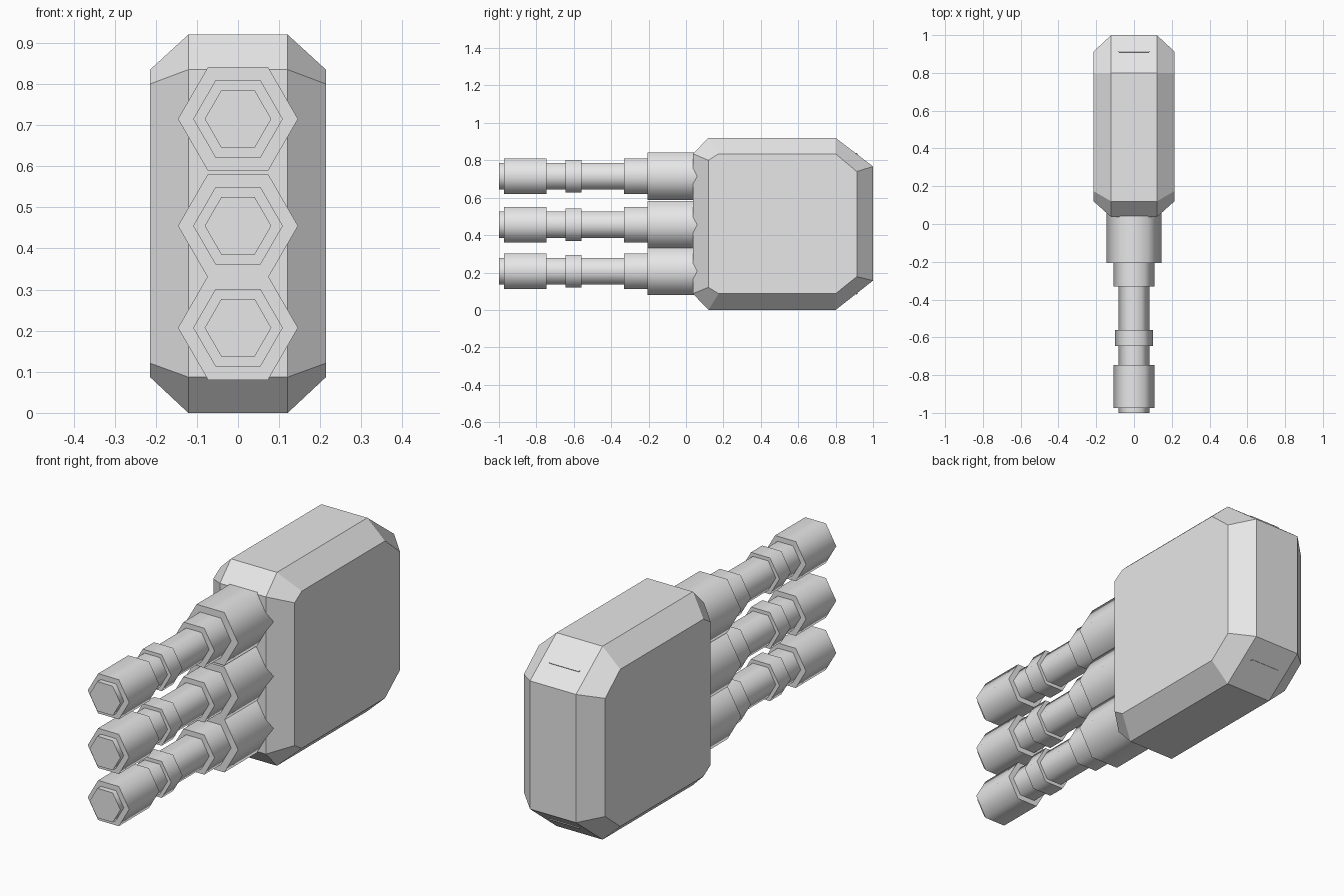
import bpy, bmesh, math

cube = bpy.data.objects.get("Cube")
if cube:
    bpy.data.objects.remove(cube, do_unlink=True)

GREY = (0.8, 0.8, 0.8, 1.0)
mat = bpy.data.materials.new("light_grey")
mat.use_nodes = True
mat.diffuse_color = GREY
mat.node_tree.nodes["Principled BSDF"].inputs["Base Color"].default_value = GREY


def finish(name, bm):
    """Turn a bmesh into a named, coloured object."""
    bmesh.ops.recalc_face_normals(bm, faces=bm.faces)
    mesh = bpy.data.meshes.new(name)
    bm.to_mesh(mesh)
    bm.free()
    mesh.materials.append(mat)
    obj = bpy.data.objects.new(name, mesh)
    bpy.context.collection.objects.link(obj)
    return obj


def loft(name, rings):
    """Bridge successive rings of points and cap both ends."""
    bm = bmesh.new()
    loops = [[bm.verts.new(p) for p in ring] for ring in rings]
    n = len(loops[0])
    for a, b in zip(loops, loops[1:]):
        for i in range(n):
            j = (i + 1) % n
            bm.faces.new((a[i], a[j], b[j], b[i]))
    bm.faces.new(loops[0])
    bm.faces.new(loops[-1])
    return finish(name, bm)


# Chamfered housing: (y, z) outlines of the wide middle and the flat sides
outer = [(0.037, 0.835), (0.12, 0.92), (0.80, 0.92), (1.0, 0.767),
         (1.0, 0.157), (0.80, 0.0), (0.12, 0.0), (0.037, 0.087)]
inner = [(0.12, 0.80), (0.174, 0.835), (0.80, 0.835), (0.913, 0.74),
         (0.913, 0.178), (0.80, 0.087), (0.174, 0.087), (0.12, 0.121)]
layers = [(-0.214, inner), (-0.121, outer), (0.121, outer), (0.214, inner)]
loft("housing", [[(x, y, z) for y, z in prof] for x, prof in layers])

# Thin rounded strips on the two rear slopes
def strip(name, y, z, angle):
    ring = []
    for side in (1, -1):
        for k in range(5):
            a = -math.pi / 2 + k * math.pi / 4
            ring.append((side * (0.075 + 0.006 * math.cos(a)),
                         side * 0.006 * math.sin(a)))
    obj = loft(name, [[(u, v, w) for u, v in ring] for w in (-0.004, 0.004)])
    obj.location = (0, y, z)
    obj.rotation_euler.x = angle


strip("upper_strip", 0.912, 0.834, -math.atan2(0.153, 0.2))
strip("lower_strip", 0.912, 0.088, math.atan2(0.157, 0.2))

# Three stacked hexagonal barrels, stepped along y: (y, radius)
steps = [(-1.0, 0.081), (-0.974, 0.081), (-0.974, 0.109), (-0.747, 0.109),
         (-0.747, 0.081), (-0.645, 0.081), (-0.645, 0.100), (-0.56, 0.100),
         (-0.56, 0.081), (-0.332, 0.081), (-0.332, 0.109), (-0.207, 0.109),
         (-0.207, 0.146), (0.10, 0.146)]
for name, z in (("lower", 0.207), ("middle", 0.455), ("upper", 0.715)):
    rings = [[(r * math.cos(k * math.pi / 3), y, z + r * math.sin(k * math.pi / 3))
              for k in range(6)] for y, r in steps]
    barrel = loft(name + "_barrel", rings)
    bpy.ops.object.select_all(action='DESELECT')
    barrel.select_set(True)
    bpy.context.view_layer.objects.active = barrel
    bpy.ops.object.shade_smooth_by_angle(angle=math.radians(70))
